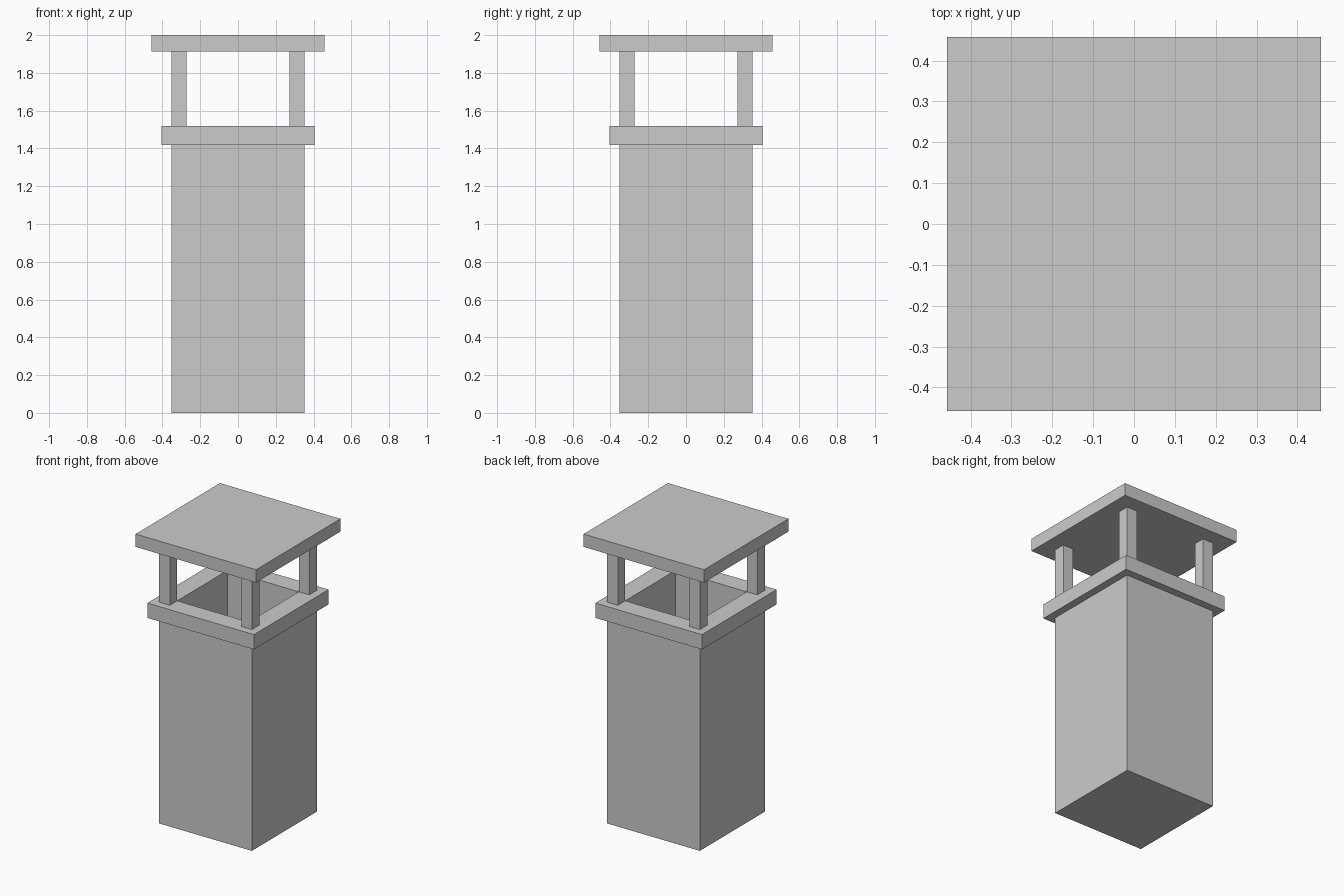
import bpy
import bmesh

if "Cube" in bpy.data.objects:
    bpy.data.objects.remove(bpy.data.objects["Cube"])


def square_loft(name, rings, centre=(0, 0)):
    """Skin square rings given as (half width, z), capping both ends."""
    bm = bmesh.new()
    loops = []
    for h, z in rings:
        loops.append([bm.verts.new((centre[0] + sx * h, centre[1] + sy * h, z))
                      for sx, sy in ((-1, -1), (1, -1), (1, 1), (-1, 1))])
    for a, b in zip(loops, loops[1:]):
        for i in range(4):
            j = (i + 1) % 4
            bm.faces.new((a[i], a[j], b[j], b[i]))
    bm.faces.new(loops[0][::-1])
    bm.faces.new(loops[-1])
    bmesh.ops.recalc_face_normals(bm, faces=bm.faces)
    mesh = bpy.data.meshes.new(name)
    bm.to_mesh(mesh)
    bm.free()
    obj = bpy.data.objects.new(name, mesh)
    bpy.context.collection.objects.link(obj)
    return obj


BODY, COLLAR, FLUE, CAP = 0.352, 0.405, 0.272, 0.458
COLLAR_Z, RIM_Z, CAP_Z, TOP = 1.418, 1.52, 1.912, 2.0

# Hollow stack with its overhanging collar and inner flue
square_loft("chimney_stack", [(BODY, 0), (BODY, COLLAR_Z), (COLLAR, COLLAR_Z),
                              (COLLAR, RIM_Z), (FLUE, RIM_Z), (FLUE, 0.08)])

# Four corner posts standing on the rim, flush with the flue
half = (BODY - FLUE) / 2
mid = (BODY + FLUE) / 2
for side_y, y in (("front", -mid), ("back", mid)):
    for side_x, x in (("left", -mid), ("right", mid)):
        square_loft(f"{side_y}_{side_x}_post", [(half, RIM_Z), (half, CAP_Z)], (x, y))

# Flat rain cap
square_loft("rain_cap", [(CAP, CAP_Z), (CAP, TOP)])
